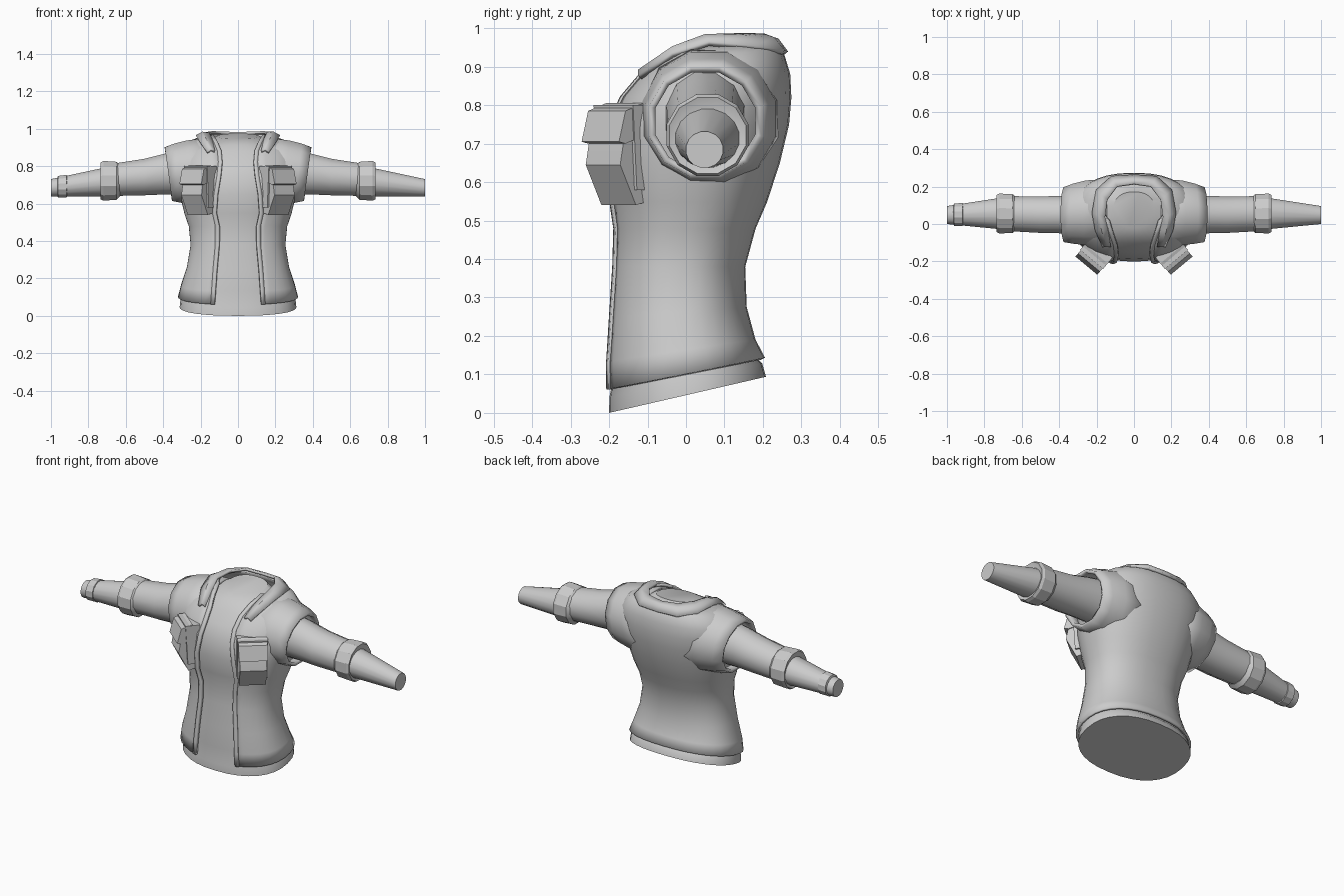
import bpy, bmesh, math
from mathutils import Vector

if "Cube" in bpy.data.objects:
    bpy.data.objects.remove(bpy.data.objects["Cube"])

grey = bpy.data.materials.new("cloth_grey")
grey.use_nodes = True
grey.diffuse_color = (0.6, 0.6, 0.6, 1)
grey.node_tree.nodes["Principled BSDF"].inputs["Base Color"].default_value = (0.6, 0.6, 0.6, 1)


def loft(name, rings, closed=True, caps=True, thick=0, angle=35):
    """Skin a list of point rings into one object."""
    bm = bmesh.new()
    loops = [[bm.verts.new(p) for p in ring] for ring in rings]
    for a, b in zip(loops, loops[1:]):
        n = len(a)
        for i in range(n if closed else n - 1):
            j = (i + 1) % n
            bm.faces.new((a[i], a[j], b[j], b[i]))
    if caps:
        bm.faces.new(loops[0])
        bm.faces.new(loops[-1])
    bmesh.ops.recalc_face_normals(bm, faces=bm.faces)
    mesh = bpy.data.meshes.new(name)
    bm.to_mesh(mesh)
    bm.free()
    ob = bpy.data.objects.new(name, mesh)
    bpy.context.collection.objects.link(ob)
    mesh.materials.append(grey)
    if thick:
        mod = ob.modifiers.new("thickness", "SOLIDIFY")
        mod.thickness, mod.offset = thick, 0
    bpy.ops.object.select_all(action="DESELECT")
    ob.select_set(True)
    bpy.context.view_layer.objects.active = ob
    bpy.ops.object.shade_smooth_by_angle(angle=math.radians(angle))
    return ob


# Body sections: height, half width, front y, back y, hem slope, opening half width
BODY = [
    (.10, .315, -.207, .200, .20, .125),
    (.16, .300, -.207, .175, .15, .120),
    (.26, .268, -.200, .152, .08, .112),
    (.38, .248, -.190, .148, 0, .100),
    (.48, .258, -.187, .175, 0, .100),
    (.55, .282, -.200, .205, 0, .115),
    (.65, .305, -.213, .238, 0, .108),
    (.75, .325, -.200, .262, 0, .092),
    (.82, .330, -.165, .268, 0, .085),
    (.88, .310, -.115, .265, 0, .090),
    (.93, .260, -.060, .250, 0, .110),
    (.965, .165, -.020, .218, 0, .130),
]
POWER = 2.3


def section(row, t, grow=0):
    """Point on a rounded body section; t = 0 is the front centre."""
    z, w, front, back, slope = row[:5]
    mid, half = (front + back) / 2, (back - front) / 2 + grow
    s, c = math.sin(t), math.cos(t)
    x = (w + grow) * math.copysign(abs(s) ** (2 / POWER), s)
    y = -half * math.copysign(abs(c) ** (2 / POWER), c)
    return (x, mid + y, z + slope * y)


def edge_angle(row, extra=0):
    return math.asin(min(1, (row[5] + extra) / row[1]) ** (POWER / 2))


def spread(a, b, n):
    return [a + (b - a) * i / n for i in range(n + 1)]


# Shirt: slightly smaller than the vest, with a slanted hem and a flat neck
shirt = [((.047, .312, -.200, .208, .23), 0), ((.085, .308, -.199, .198, .22), 0)]
shirt += [(r, -.012) for r in BODY[:10]]
shirt += [((.92, .190, -.075, .200, .05), 0), ((.96, .112, -.022, .172, .15), 0)]
turn = spread(0, 2 * math.pi, 32)[:-1]
loft("shirt", [[section(r, t, g) for t in turn] for r, g in shirt])

# Vest: open at the front, with a raised trim along both front edges
loft("vest", [[section(r, t) for t in spread(edge_angle(r), 2 * math.pi - edge_angle(r), 30)]
              for r in BODY], closed=False, caps=False, thick=.012)
for side, label in ((1, "left"), (-1, "right")):
    loft(label + "_front_trim",
         [[section(r, side * t, .005) for t in spread(edge_angle(r, -.003), edge_angle(r, .018), 2)]
          for r in BODY], closed=False, caps=False, thick=.012)

# Collar: folded band from the neck edge out over the shoulders
inner = [(0, .213, .975), (.09, .2, .98), (.142, .13, .98), (.155, .04, .972),
         (.14, -.03, .94), (.125, -.12, .878)]
outer = [(0, .26, .935), (.12, .252, .937), (.2, .18, .948), (.222, .06, .96),
         (.205, -.035, .93), (.165, -.12, .872)]


def both(points):
    return [(-x, y, z) for x, y, z in reversed(points[1:])] + points


fold = [tuple((Vector(a) + Vector(b)) / 2 + Vector((0, 0, .012))) for a, b in zip(inner, outer)]
loft("collar", [both(inner), both(fold), both(outer)], closed=False, caps=False, thick=.014)


def tube(name, side, rows, sides=12, lean=0, **kw):
    """Limb part along x; rows hold x, centre y, centre z, y radius, z radius."""
    rings = []
    for x, cy, cz, ry, rz in rows:
        ring = []
        for i in range(sides):
            a = 2 * math.pi * (i + .5) / sides
            dz = rz * math.sin(a)
            ring.append((side * (x + lean * dz), cy + ry * math.cos(a), cz + dz))
        rings.append(ring)
    return loft(name, rings, **kw)


def pocket_part(name, side, profile, half):
    """Extrude a depth/height profile across the angled chest side."""
    rings = []
    for u in (-half, half):
        rings.append([(side * (.215 + .77 * u + .64 * d), -.175 + .64 * u - .77 * d, z)
                      for d, z in profile])
    loft(name, rings, angle=20)


for side, label in ((1, "left"), (-1, "right")):
    # Armhole, sleeve, rolled cuff and forearm
    tube(label + "_armhole", side,
         [(.12, .06, .765, .18, .185), (.25, .06, .765, .17, .17),
          (.32, .055, .762, .157, .155), (.37, .05, .758, .143, .14)],
         lean=.14, caps=False, thick=.018)
    tube(label + "_sleeve", side,
         [(.28, .05, .77, .106, .125), (.4, .05, .757, .103, .112),
          (.5, .05, .742, .101, .101), (.66, .055, .728, .097, .09)])
    tube(label + "_cuff", side,
         [(.63, .056, .724, .092, .088), (.65, .056, .722, .108, .105),
          (.72, .056, .722, .11, .11), (.735, .056, .721, .103, .102),
          (.727, .056, .72, .085, .078)], angle=25)
    tube(label + "_forearm", side,
         [(.68, .057, .719, .09, .082), (1, .048, .684, .049, .048)], sides=16)

    # Chest pocket with flap
    pocket_part(label + "_pocket", side,
                [(-.04, .55), (0, .54), (.053, .645), (.035, .74), (.015, .795), (-.05, .795)], .07)
    pocket_part(label + "_pocket_flap", side,
                [(-.02, .805), (.04, .785), (.062, .705), (.04, .70), (-.02, .72)], .076)
    pocket_part(label + "_pocket_strap", side,
                [(-.06, .58), (.005, .58), (.018, .8), (-.06, .8)], .08)

# Wristband on the right arm only
tube("right_wristband", -1,
     [(.912, .05, .694, .05, .05), (.917, .05, .693, .064, .063),
      (.962, .05, .69, .062, .06), (.968, .05, .69, .045, .045)], angle=25)
